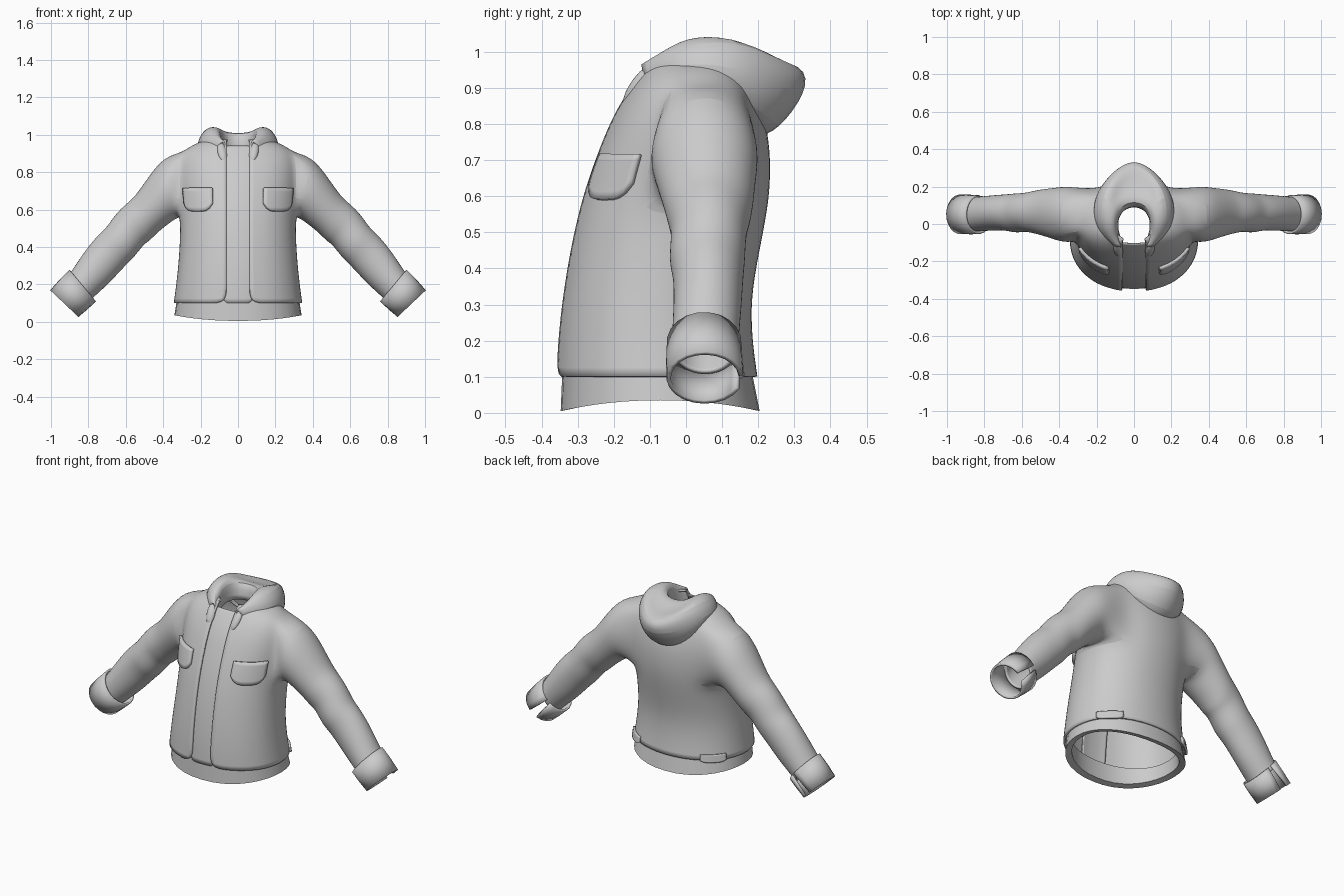
import bpy, bmesh
from math import sin, cos, radians, copysign
from mathutils import Vector

if "Cube" in bpy.data.objects:
    bpy.data.objects.remove(bpy.data.objects["Cube"])

# Torso profile: height, half width, front y, back y
BODY = [(.10, .342, -.358, .197), (.20, .328, -.353, .182), (.32, .315, -.340, .178),
        (.45, .307, -.319, .202), (.57, .307, -.292, .226), (.66, .312, -.264, .233),
        (.75, .318, -.230, .229), (.83, .315, -.195, .212), (.90, .300, -.150, .185),
        (.94, .245, -.118, .162), (.965, .18, -.10, .14), (.97, .11, -.09, .11)]
# Sleeve stations: top x, top z, bottom x, bottom z, front y, back y
SLEEVE = [(.39, .885, .325, .56, -.10, .20), (.475, .775, .37, .53, -.08, .19),
          (.548, .665, .44, .475, -.055, .182), (.60, .625, .475, .435, -.045, .172),
          (.655, .57, .505, .42, -.035, .162), (.70, .50, .56, .345, -.045, .16),
          (.745, .462, .605, .305, -.03, .155), (.81, .385, .69, .21, -.03, .15),
          (.875, .285, .775, .135, -.035, .142), (.90, .25, .80, .11, -.035, .14)]
CUFF = [(.898, .275, .763, .113, -.048, .148), (.95, .222, .81, .07, -.05, .151),
        (1.0, .165, .857, .03, -.048, .152)]


def body_point(row, deg, grow=0.0):
    z, w, f, b = row
    w, f, b = w + grow, f - grow, b + grow
    c, s = cos(radians(deg)), sin(radians(deg))
    return Vector((w * max(c, 0) ** .92, (f + b) / 2 + (b - f) / 2 * copysign(abs(s) ** .95, s), z))


def body_row(z):
    for lo, hi in zip(BODY, BODY[1:]):
        if z <= hi[0]:
            t = (z - lo[0]) / (hi[0] - lo[0])
            return tuple(p + (q - p) * t for p, q in zip(lo, hi))
    return BODY[-1]


def sleeve_point(st, deg):
    top, bot = Vector((st[0], 0, st[1])), Vector((st[2], 0, st[3]))
    mid, up = (top + bot) / 2, (top - bot) / 2
    a = radians(deg)
    return mid + up * cos(a) + Vector((0, (st[4] + st[5]) / 2 + (st[5] - st[4]) / 2 * sin(a), 0))


def loft(bm, rows, closed=False, skip=lambda r, c: False):
    """Join rows of points (or existing vertices) with quads."""
    vs = [[p if isinstance(p, bmesh.types.BMVert) else bm.verts.new(p) for p in r] for r in rows]
    n = len(vs[0])
    for r in range(len(vs) - 1):
        for c in range(n if closed else n - 1):
            if not skip(r, c):
                d = (c + 1) % n
                bm.faces.new((vs[r][c], vs[r][d], vs[r + 1][d], vs[r + 1][c]))
    return vs


def finish(bm, name, thick=0.0, subdiv=2):
    bmesh.ops.delete(bm, geom=[v for v in bm.verts if not v.link_faces], context='VERTS')
    bmesh.ops.recalc_face_normals(bm, faces=bm.faces[:])
    me = bpy.data.meshes.new(name)
    bm.to_mesh(me)
    bm.free()
    ob = bpy.data.objects.new(name, me)
    bpy.context.collection.objects.link(ob)
    m = ob.modifiers.new("mirror", 'MIRROR')
    m.merge_threshold = .0005
    if subdiv:
        m = ob.modifiers.new("smooth", 'SUBSURF')
        m.levels = m.render_levels = subdiv
    if thick:
        m = ob.modifiers.new("cloth", 'SOLIDIFY')
        m.thickness, m.offset = thick, 0
    bpy.context.view_layer.objects.active = ob
    ob.select_set(True)
    bpy.ops.object.shade_smooth_by_angle(angle=radians(40))
    ob.select_set(False)
    return ob


def simple(name, rows, thick=0.0, subdiv=2):
    bm = bmesh.new()
    loft(bm, rows)
    return finish(bm, name, thick, subdiv)


# Jacket body with armholes, open down the front, sleeves grown from the armholes
ANG = [-79, -64, -48, -32, -17, 0, 17, 33, 50, 70, 90]
bm = bmesh.new()
rows = [[body_point(r, a) for a in ANG] for r in BODY]
for r in rows:
    r[0].x, r[-1].x = .062, 0
v = loft(bm, rows, skip=lambda r, c: 4 <= r < 8 and 4 <= c < 8)
hole = ([v[r][4] for r in range(4, 8)] + [v[8][c] for c in range(4, 8)]
        + [v[r][8] for r in range(8, 4, -1)] + [v[4][c] for c in range(8, 4, -1)])
loft(bm, [hole] + [[sleeve_point(s, -135 + 22.5 * i) for i in range(16)] for s in SLEEVE], closed=True)
finish(bm, "jacket_body", .012)

# Cuffs, split at the back
rows = []
for s, gap in zip(CUFF, (7, 10, 15)):
    a0, a1 = 100 + gap, 460 - gap
    rows.append([sleeve_point(s, a0 + (a1 - a0) * i / 20) for i in range(21)])
simple("cuffs", rows, .012, 0)

# Waistband with a thick lower rim
rows = []
for row, wave in (((.125, .325, -.342, .180), 0), ((.005, .340, -.347, .204), .03),
                  ((.012, .305, -.312, .170), .03), ((.12, .30, -.315, .160), 0)):
    ring = []
    for i in range(19):
        a = -90 + 10 * i
        p = body_point(row, a)
        p.z += wave * cos(radians(a)) ** 2
        if i in (0, 18):
            p.x = 0
        ring.append(p)
    rows.append(ring)
simple("waistband", rows, 0, 0)

# Recessed front placket
simple("front_placket", [[(0, r[2] + .014, r[0]), (.04, r[2] + .015, r[0]), (.08, r[2] + .022, r[0])]
                         for r in BODY[:-2]], .006)


def patch(name, a0, a1, z0, z1, curve, grow, thick):
    """Curved patch lying on the torso, with rounded lower corners."""
    rows = []
    for j in range(7):
        row = []
        for i in range(11):
            t = i / 5 - 1
            lo = z0 + curve * abs(t) ** 4
            row.append(body_point(body_row(lo + (z1 - lo) * j / 6), a0 + (a1 - a0) * i / 10, grow))
        rows.append(row)
    return simple(name, rows, thick, 0)


# Chest pockets and hip tabs
patch("chest_pockets", -67, -28, .59, .715, .045, .009, .02)
patch("hip_tabs", 28, 56, .09, .135, .012, .006, .014)

# Hood lying on the back: sections from back centre to front tip,
# each from the inner neck over the rim to the outer lower edge
HOOD = [
    [(0, .10, .92), (0, .11, 1.03), (0, .20, .965), (0, .358, .95), (0, .362, .885), (0, .26, .775), (0, .20, .76)],
    [(.06, .08, .92), (.06, .09, 1.035), (.09, .18, .98), (.105, .27, .995), (.14, .27, .90), (.12, .23, .80), (.1, .19, .79)],
    [(.09, .03, .92), (.09, .04, 1.035), (.12, .11, 1.04), (.17, .15, 1.04), (.222, .14, .955), (.20, .15, .875), (.16, .13, .88)],
    [(.09, -.03, .91), (.10, -.02, 1.02), (.13, 0, 1.04), (.175, .02, 1.03), (.222, .02, .965), (.20, .01, .925), (.16, .01, .92)],
    [(.075, -.08, .89), (.085, -.07, .97), (.11, -.06, 1.0), (.145, -.06, 1.0), (.175, -.06, .95), (.15, -.06, .91), (.12, -.06, .91)],
    [(.06, -.10, .87), (.065, -.115, .93), (.075, -.12, .965), (.09, -.12, .96), (.108, -.115, .935), (.10, -.10, .91), (.08, -.09, .90)]]
simple("hood", HOOD, .01)

# Folded collar ends beside the front opening
bm = bmesh.new()
bmesh.ops.create_uvsphere(bm, u_segments=14, v_segments=8, radius=1)
for p in bm.verts:
    x, y, z = p.co
    p.co = (.085 + .025 * x + .008 * z, -.135 + .022 * y + .032 * z, .908 + .052 * z)
finish(bm, "collar_ends", 0, 0)
